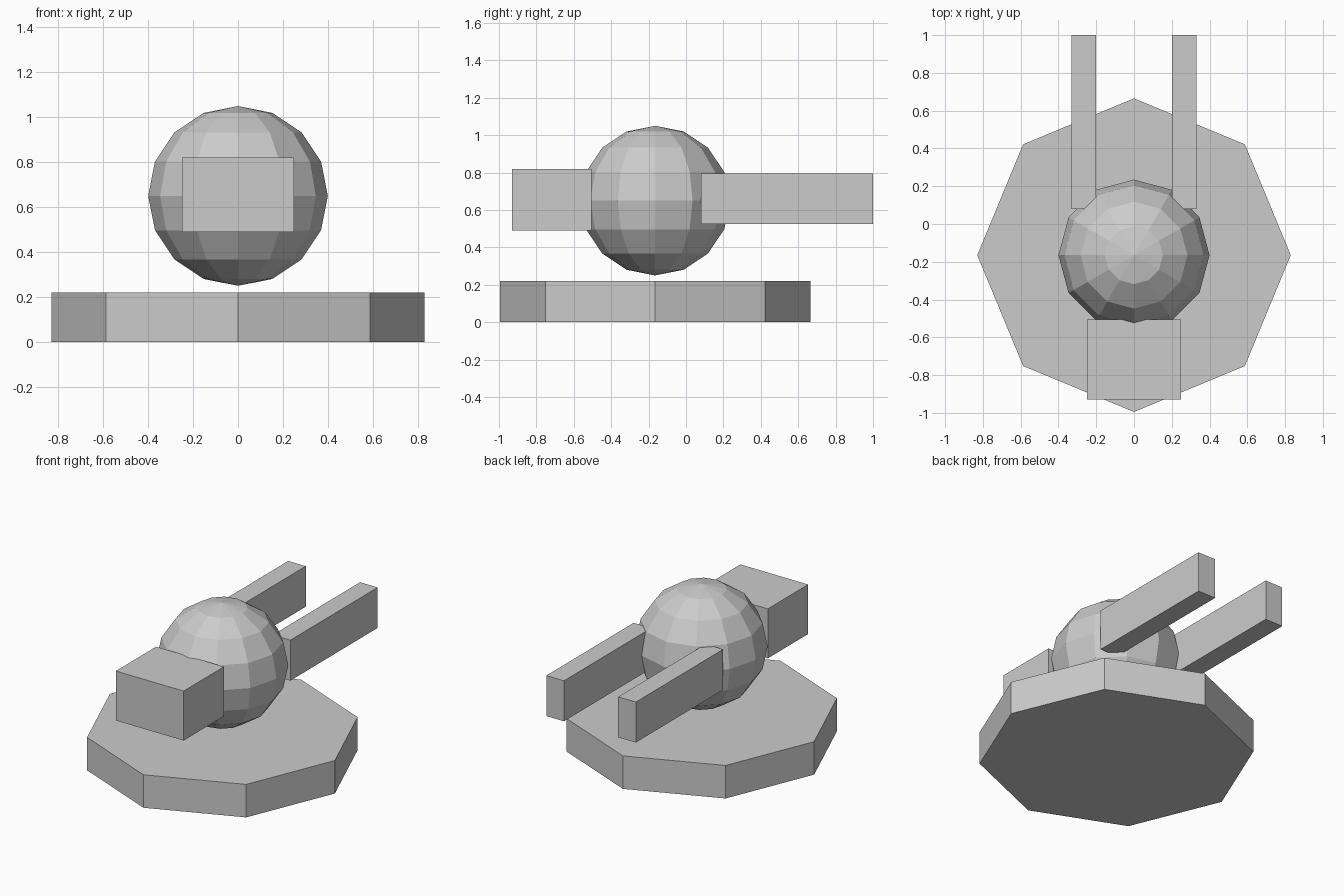
import bpy

cube = bpy.data.objects.get("Cube")
if cube:
    bpy.data.objects.remove(cube, do_unlink=True)

grey = bpy.data.materials.new("plain_grey")
grey.use_nodes = True
color = (0.6, 0.6, 0.6, 1)
grey.diffuse_color = color
grey.node_tree.nodes["Principled BSDF"].inputs["Base Color"].default_value = color

CENTRE_Y = -0.165


def finish(name):
    """Name the active part and give it the shared material."""
    obj = bpy.context.object
    obj.name = obj.data.name = name
    obj.data.materials.append(grey)
    return obj


def box(name, low, high):
    """Box between two opposite corners."""
    middle = [(a + b) / 2 for a, b in zip(low, high)]
    bpy.ops.mesh.primitive_cube_add(size=1, location=middle)
    obj = finish(name)
    obj.scale = [b - a for a, b in zip(low, high)]
    bpy.ops.object.transform_apply(location=False, rotation=False, scale=True)
    return obj


# Octagonal base
bpy.ops.mesh.primitive_cylinder_add(vertices=8, radius=0.83, depth=0.22,
                                    location=(0, CENTRE_Y, 0.11))
finish("base")

# Faceted ball floating just above the base
bpy.ops.mesh.primitive_uv_sphere_add(segments=12, ring_count=8, radius=0.4,
                                     location=(0, CENTRE_Y, 0.65))
finish("ball")

# Front block
box("front_block", (-0.25, -0.93, 0.49), (0.25, -0.505, 0.82))

# Pair of rear arms
for side, x in (("left", 0.265), ("right", -0.265)):
    box(side + "_arm", (x - 0.065, 0.08, 0.525), (x + 0.065, 1.0, 0.795))
